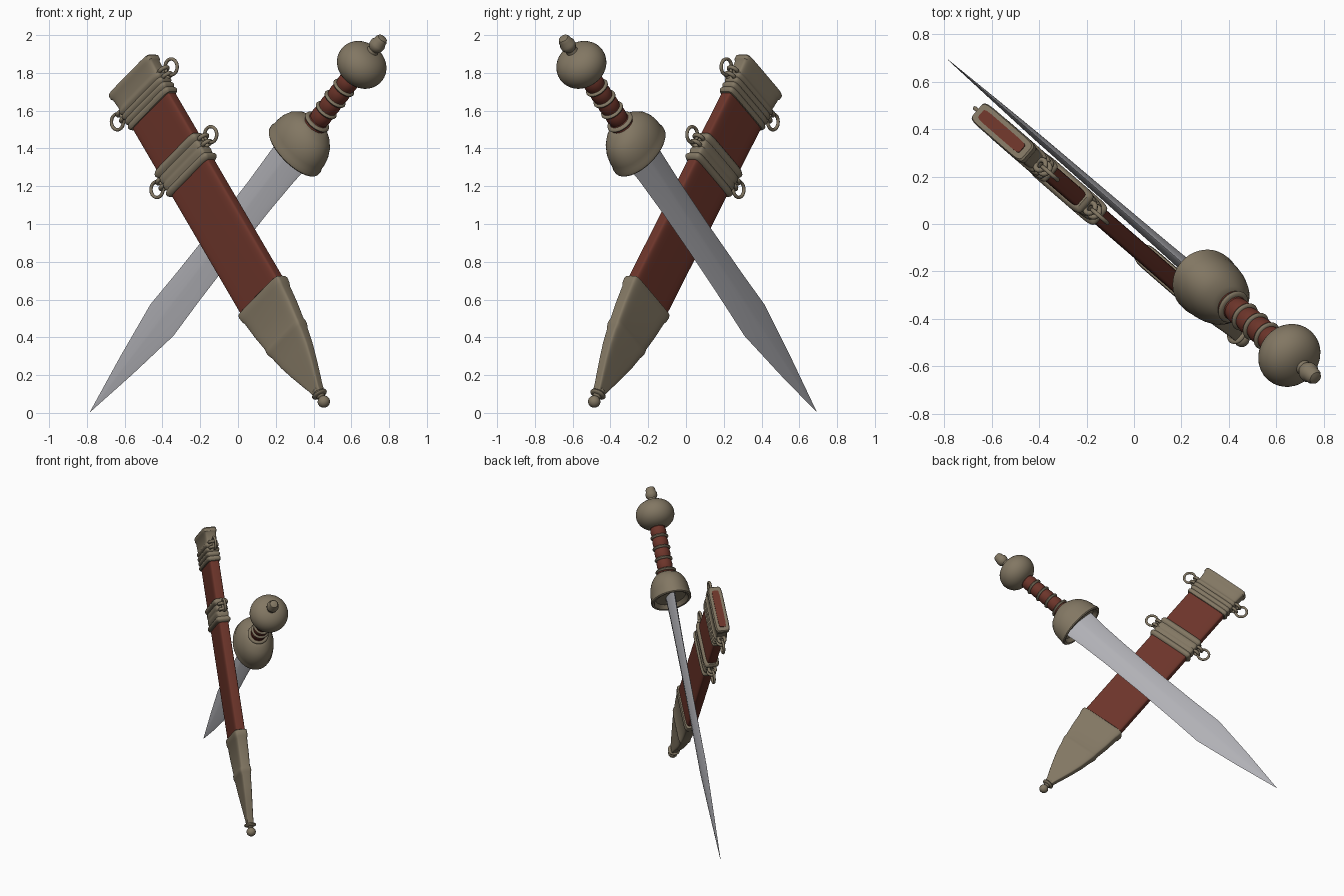
import bpy, bmesh, math
from mathutils import Matrix, Vector

if "Cube" in bpy.data.objects:
    bpy.data.objects.remove(bpy.data.objects["Cube"])


def material(name, rgb):
    m = bpy.data.materials.new(name)
    m.diffuse_color = (*rgb, 1)
    m.use_nodes = True
    m.node_tree.nodes["Principled BSDF"].inputs["Base Color"].default_value = m.diffuse_color
    return m


BRONZE = material("aged bronze", (0.225, 0.185, 0.125))
LEATHER = material("red brown leather", (0.15, 0.035, 0.023))
STEEL = material("pale steel", (0.44, 0.44, 0.47))

# Both pieces lie in one vertical plane turned about z; local z runs along each piece
PLANE = Matrix.Rotation(math.radians(-40.9), 4, 'Z')
SWORD = PLANE @ Matrix.Translation((-1.045, 0.01, 0.005)) @ Matrix.Rotation(math.radians(46), 4, 'Y')
SHEATH = PLANE @ Matrix.Translation((0.669, -0.07, 0.05)) @ Matrix.Rotation(math.radians(-37.7), 4, 'Y')


def finish(name, bm, frame, mat, angle=35):
    bmesh.ops.recalc_face_normals(bm, faces=bm.faces[:])
    me = bpy.data.meshes.new(name)
    bm.to_mesh(me)
    bm.free()
    me.materials.append(mat)
    ob = bpy.data.objects.new(name, me)
    bpy.context.collection.objects.link(ob)
    ob.matrix_world = frame
    bpy.ops.object.select_all(action='DESELECT')
    ob.select_set(True)
    bpy.context.view_layer.objects.active = ob
    bpy.ops.object.shade_smooth_by_angle(angle=math.radians(angle))
    return ob


def loft(name, sections, frame, mat, k=2.0, n=40, angle=35):
    """Skin superellipse sections (z, half width, half depth) with exponent k."""
    bm = bmesh.new()
    rings = []
    for z, hx, hy in sections:
        ring = []
        for i in range(n):
            a = 2 * math.pi * i / n
            c, s = math.cos(a), math.sin(a)
            ring.append(bm.verts.new((math.copysign(abs(c) ** (2 / k), c) * hx,
                                      math.copysign(abs(s) ** (2 / k), s) * hy, z)))
        rings.append(ring)
    for r0, r1 in zip(rings, rings[1:]):
        for i in range(n):
            j = (i + 1) % n
            bm.faces.new((r0[i], r0[j], r1[j], r1[i]))
    bm.faces.new(rings[0][::-1])
    bm.faces.new(rings[-1])
    return finish(name, bm, frame, mat, angle)


def turned(name, profile, frame, mat):
    """Round part from (z, radius) points."""
    return loft(name, [(z, r, r) for z, r in profile], frame, mat)


def bead(z, r, w=0.011):
    """Profile of a small half-round ring."""
    return [(z + w * math.cos(math.pi * (1 - i / 6)), r - w + 1.6 * w * math.sin(math.pi * i / 6))
            for i in range(7)]


def torus(name, centre, frame, mat, axis, major, minor):
    """Ring whose hole points along axis."""
    bm = bmesh.new()
    turn = Vector((0, 0, 1)).rotation_difference(Vector(axis)).to_matrix()
    N, M = 28, 10
    g = []
    for i in range(N):
        a = 2 * math.pi * i / N
        row = []
        for j in range(M):
            b = 2 * math.pi * j / M
            r = major + minor * math.cos(b)
            p = turn @ Vector((r * math.cos(a), r * math.sin(a), minor * math.sin(b)))
            row.append(bm.verts.new(p + Vector(centre)))
        g.append(row)
    for i in range(N):
        for j in range(M):
            bm.faces.new((g[i][j], g[(i + 1) % N][j], g[(i + 1) % N][(j + 1) % M], g[i][(j + 1) % M]))
    return finish(name, bm, frame, mat, 60)


# --- Sword ---
loft("blade", [(0, .001, .001), (.35, .063, .009), (.70, .116, .016), (.95, .109, .018),
               (1.3, .105, .021), (1.65, .108, .025), (1.88, .116, .029), (2.03, .13, .033)],
     SWORD, STEEL, k=1.3, n=32, angle=40)
loft("guard", [(2.015, .15, .105), (1.985, .168, .122), (1.983, .182, .136), (1.99, .189, .142),
               (2.005, .19, .143), (2.02, .184, .138), (2.05, .183, .138), (2.09, .174, .132),
               (2.13, .155, .118), (2.16, .127, .099), (2.18, .092, .08), (2.19, .068, .066)],
     SWORD, BRONZE)

# grip: swelling leather sections between bronze rings
grip = [(2.17, .066), (2.21, .062)]
edges = [2.215, 2.30, 2.385, 2.47, 2.55]
for a, b in zip(edges, edges[1:]):
    for i in range(1, 8):
        f = i / 8
        grip.append((a + (b - a) * f, .048 + .008 * math.sin(math.pi * f)))
grip.append((2.56, .06))
turned("grip", grip, SWORD, LEATHER)
for i, (z, r) in enumerate([(2.21, .068), (2.30, .058), (2.385, .058), (2.47, .058)]):
    turned(f"grip_ring_{i + 1}", bead(z, r), SWORD, BRONZE)

# pommel: flattened ball with a faint waistline and a button
pommel = []
for i in range(1, 20):
    a = math.pi * i / 20
    pommel.append((2.645 - .108 * math.cos(a), .137 * math.sin(a) ** .85))
turned("pommel", pommel, SWORD, BRONZE)
turned("pommel_button", [(2.73, .036), (2.765, .03), (2.775, .036), (2.785, .041), (2.805, .042),
                         (2.815, .036), (2.835, .034), (2.848, .027), (2.853, .012)], SWORD, BRONZE)

# --- Scabbard ---
loft("scabbard_body", [(.45, .135, .032), (.70, .160, .038), (2.15, .160, .038)],
     SHEATH, LEATHER, k=7, n=48)


def fitting(name, sections):
    return loft(name, sections, SHEATH, BRONZE, k=7, n=48)


def ribbed(z0, z1, count, hx, hy, h=.008):
    """Row of half-round ribs across a band."""
    out = []
    for i in range(count * 6 + 1):
        z = z0 + (z1 - z0) * i / (count * 6)
        w = h * abs(math.sin(math.pi * i / 6))
        out.append((z, hx + w, hy + w))
    return out


# mouth fitting with ribs below and flared lip above, leather showing in the opening
fitting("mouth_fitting", [(1.955, .160, .038)] + ribbed(1.957, 2.09, 4, .168, .044) +
        [(2.10, .168, .043), (2.16, .173, .045), (2.17, .180, .051), (2.192, .180, .051), (2.2, .174, .046)])
loft("mouth_opening", [(2.19, .145, .026), (2.204, .145, .026)], SHEATH, LEATHER, k=7, n=48)

# middle band with raised ribs at both edges
fitting("middle_band", [(1.508, .160, .038)] + ribbed(1.51, 1.55, 1, .168, .044, .012) +
        ribbed(1.552, 1.632, 2, .168, .044, .004) + ribbed(1.635, 1.68, 1, .168, .044, .012) +
        [(1.682, .160, .038)])

# tip fitting: two rims, then a curved taper to the end knob
fitting("tip_fitting", [(.065, .026, .024), (.10, .036, .024), (.16, .059, .026), (.24, .088, .029),
                        (.32, .113, .033), (.40, .131, .036), (.42, .137, .042), (.435, .141, .044),
                        (.45, .142, .042), (.465, .141, .038), (.56, .157, .041), (.66, .168, .043),
                        (.675, .174, .048), (.705, .178, .049), (.72, .174, .046), (.725, .160, .038)])
knob = [(.012 - .032 * math.cos(math.pi * i / 12), .033 * math.sin(math.pi * i / 12)) for i in range(1, 11)]
turned("tip_knob", knob + [(.045, .022)] + bead(.062, .036, .012) + [(.09, .03)], SHEATH, BRONZE)

# four suspension rings, each held by a pair of loops
for level, z in (("upper", 2.068), ("lower", 1.615)):
    for side, sx in (("left", -1), ("right", 1)):
        torus(f"{level}_{side}_ring", (sx * .238, 0, z), SHEATH, BRONZE, (0, 1, 0), .042, .009)
        for i, dz in enumerate((-.02, .02)):
            torus(f"{level}_{side}_loop_{i + 1}", (sx * .186, 0, z + dz), SHEATH, BRONZE,
                  (0, 0, 1), .024, .011)
